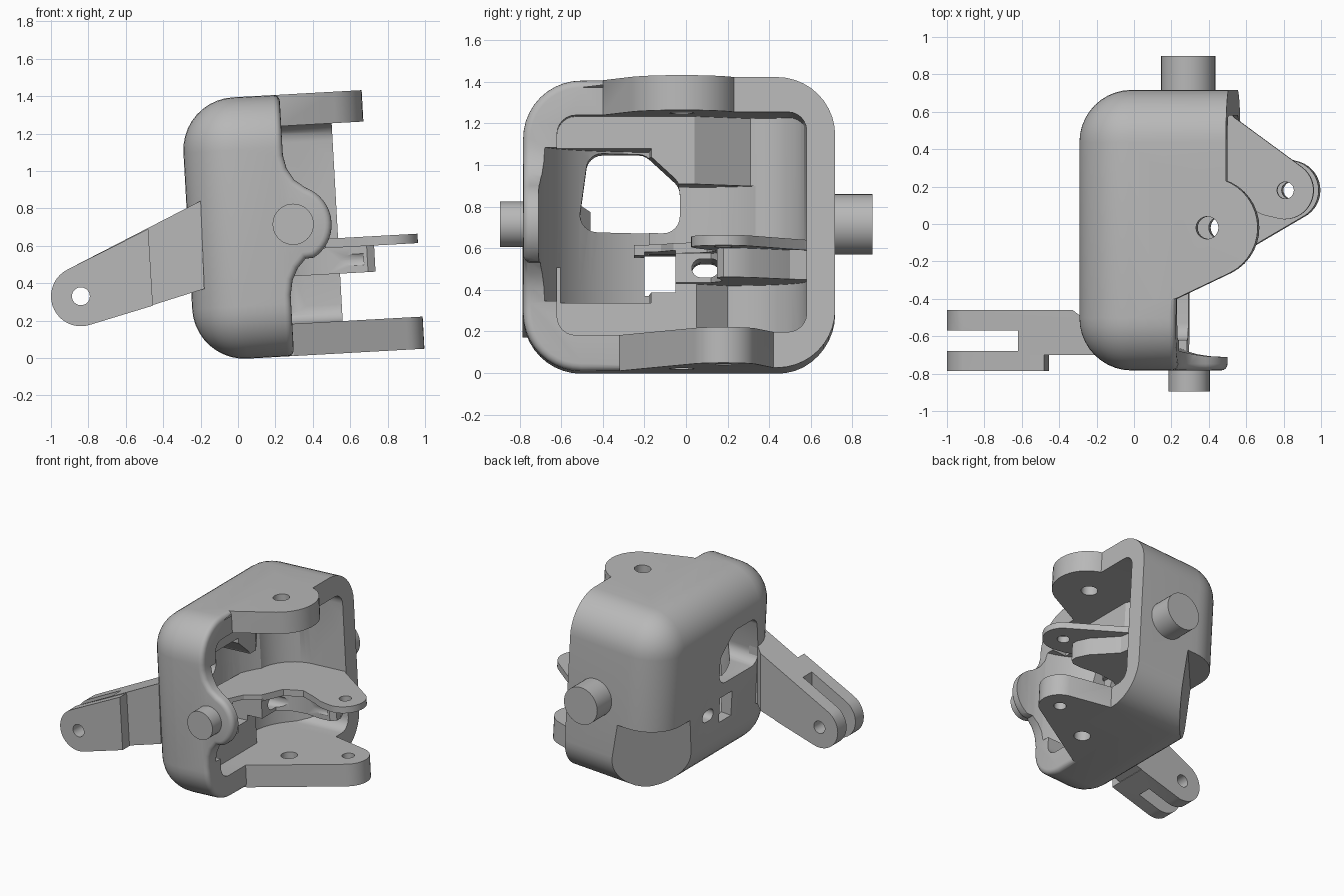
import bpy, bmesh, math
from mathutils import Matrix, Vector
from mathutils.geometry import convex_hull_2d

if "Cube" in bpy.data.objects:
    bpy.data.objects.remove(bpy.data.objects["Cube"])

SHADE = (0.48, 0.48, 0.48, 1)
grey = bpy.data.materials.new("plain_grey")
grey.use_nodes = True
grey.diffuse_color = SHADE
grey.node_tree.nodes["Principled BSDF"].inputs["Base Color"].default_value = SHADE


def to_object(name, bm):
    bmesh.ops.recalc_face_normals(bm, faces=bm.faces)
    mesh = bpy.data.meshes.new(name)
    bm.to_mesh(mesh)
    bm.free()
    mesh.materials.append(grey)
    ob = bpy.data.objects.new(name, mesh)
    bpy.context.collection.objects.link(ob)
    return ob


def arc(cx, cy, r, start=0, end=360, n=40):
    steps = n if end - start == 360 else n + 1
    angles = [math.radians(start + (end - start) * i / n) for i in range(steps)]
    return [(cx + r * math.cos(a), cy + r * math.sin(a)) for a in angles]


def hull(points):
    return [points[i] for i in convex_hull_2d([Vector(p) for p in points])]


def rect(a0, a1, b0, b1):
    return [(a0, b0), (a1, b0), (a1, b1), (a0, b1)]


def rounded(corners, r):
    """Convex outline with a round of radius r about each given centre."""
    return hull([p for a, b in corners for p in arc(a, b, r, n=24)])


def prism(name, points, low, high, axis="z"):
    """Extrude a flat outline along one axis."""
    place = {"z": lambda a, b, c: (a, b, c),
             "y": lambda a, b, c: (a, c, b),
             "x": lambda a, b, c: (c, a, b)}[axis]
    bm = bmesh.new()
    face = bm.faces.new([bm.verts.new(place(a, b, low)) for a, b in points])
    out = bmesh.ops.extrude_face_region(bm, geom=[face])
    moved = [g for g in out["geom"] if isinstance(g, bmesh.types.BMVert)]
    bmesh.ops.translate(bm, verts=moved, vec=place(0, 0, high - low))
    return to_object(name, bm)


def combine(target, tool, operation="DIFFERENCE"):
    mod = target.modifiers.new("shape", "BOOLEAN")
    mod.operation, mod.solver, mod.object = operation, "EXACT", tool
    bpy.context.view_layer.objects.active = target
    bpy.ops.object.modifier_apply(modifier=mod.name)
    bpy.data.objects.remove(tool)


BOTTOM, FLOOR, CEILING, TOP = -0.006, 0.166, 1.225, 1.393

# Rounded outer housing
bm = bmesh.new()
bmesh.ops.create_cube(bm, size=1)
bmesh.ops.scale(bm, verts=bm.verts, vec=(1.43, 1.5, TOP - BOTTOM))
bmesh.ops.translate(bm, verts=bm.verts, vec=(0.485, -0.033, (TOP + BOTTOM) / 2))
bmesh.ops.bevel(bm, geom=bm.edges[:], offset=0.28, segments=10, profile=0.5, affect="EDGES")
housing = to_object("housing", bm)

# Open side and the wavy front wall around its pin
combine(housing, prism("cut_open", rect(0.57, 2, -1, 1), -1, 2))
wave = [(0.30, 1.6), (0.30, 1.07), (0.315, 1.0), (0.353, 0.935), (0.41, 0.89)]
wave += arc(0.33, 0.695, 0.21, -60, 60, 16)[::-1]
wave += [(0.39, 0.51), (0.345, 0.46), (0.315, 0.40), (0.30, 0.32), (0.30, -0.2)]
combine(housing, prism("cut_front", wave + [(1, -0.2), (1, 1.6)], -1, 0.1, "y"))

# Soft outer edge along the wavy rim
bm = bmesh.new()
bm.from_mesh(housing.data)
rim = [e for e in bm.edges
       if min(v.co.y for v in e.verts) < -0.3 and min(v.co.x for v in e.verts) > 0.29
       and e.calc_face_angle(0) > 0.8]
bmesh.ops.bevel(bm, geom=rim, offset=0.035, segments=4, profile=0.5, affect="EDGES")
bm.to_mesh(housing.data)
bm.free()

# Inner cavity: upper and lower rooms with slanted steps and rounded mouth corners
upper = [(1.5, 0.58)] + arc(0.27, 0.31, 0.27, 90, 180, 10)
upper += [(0.18, 0.04), (0.18, -0.62), (1.5, -0.62)]
lower = [(1.5, 0.58)] + arc(0.38, 0.2, 0.38, 90, 180, 10)
lower += [(0.14, 0.05), (0.14, -0.62), (1.5, -0.62)]
for outline, low, high in ((upper, 0.5, CEILING), (lower, FLOOR, 0.5)):
    room = prism("cut_room", outline, low, high)
    corners = [(y, z) for y in (-0.53, 0.49) for z in (FLOOR + 0.09, CEILING - 0.09)]
    combine(room, prism("mouth", rounded(corners, 0.09), -1, 2, "x"), "INTERSECT")
    combine(housing, room)

# Swept round pockets
sweep = arc(0.5, -0.05, 0.66, n=64)
pocket = hull([p for p in sweep if p[1] < -0.12] + [(1.3, -0.71), (1.3, -0.12)])
combine(housing, prism("cut_side_pocket", pocket, 0.33, 1.07))
combine(housing, prism("cut_middle_pocket", arc(0.5, -0.05, 0.63, n=64), 0.45, 0.9))

# Middle shelf: thick root and thin lug
root = [(-0.1, -0.05), (0.27, -0.05), (0.27, 0.12), (0.36, 0.165), (0.5, 0.175), (0.64, 0.15)]
root += [(0.72, 0.15), (0.76, 0.18), (0.76, 0.23), (0.72, 0.32), (0.57, 0.5)]
root += [(0.55, 0.62), (-0.06, 0.6)]
combine(housing, prism("shelf_root", root, 0.42, 0.57), "UNION")
shelf = [(-0.1, -0.25), (0.1, -0.25), (0.17, -0.12), (0.28, -0.06), (0.36, 0.1), (0.5, 0.15),
         (0.62, 0.1), (0.72, 0.05)]
shelf += arc(0.84, 0.18, 0.155, -100, 52, 20) + [(0.57, 0.57), (0.53, 0.62), (-0.06, 0.6)]
combine(housing, prism("shelf", shelf, 0.56, 0.61), "UNION")

# Slanted undercut on the lower back corner, leaning out towards its top
under = prism("cut_under", [(0.26, 0.76), (-0.27, 0.17), (-0.6, 0.17), (-0.6, 1.2), (0.26, 1.2)],
              -0.3, 0.54)
for v in under.data.vertices:
    if v.co.z > 0:
        v.co += Vector((-0.05, 0.05, 0))
combine(housing, under)

# Top and bottom lugs
top_lug = hull(arc(0.47, -0.02, 0.27) + [(0.2, -0.40), (0.30, -0.40), (0.57, 0.22), (0.2, 0.3)])
combine(housing, prism("top_lug", top_lug, CEILING, TOP), "UNION")
low_lug = hull(arc(0.838, 0.18, 0.16) + [(0.2, -0.32), (0.30, -0.32), (0.57, 0.42), (0.2, 0.42)])
combine(housing, prism("bottom_lug", low_lug, BOTTOM, FLOOR), "UNION")

# Windows through the back wall
big = [(-0.43, 0.76), (-0.11, 0.76), (-0.11, 0.87), (-0.23, 0.98), (-0.40, 0.98)]
slot = [(0.073, 0.49), (0.117, 0.49)]
for outline in (rounded(big, 0.08), rect(-0.20, -0.05, 0.38, 0.575), rounded(slot, 0.045)):
    combine(housing, prism("cut_window", outline, -0.6, 0.7, "x"))

# Screw holes
for x, y, r in ((0.47, -0.02, 0.06), (0.845, 0.18, 0.045)):
    combine(housing, prism("cut_hole", arc(x, y, r, n=24), -0.5, 2))

# Lean the whole housing back slightly
housing.data.transform(Matrix.Rotation(math.radians(-3.2), 4, "Y"))

# Side pins
front_pin = prism("front_pin", arc(0.295, 0.715, 0.11), -0.895, -0.76, "y")
back_pin = prism("back_pin", arc(0.29, 0.715, 0.145), 0.68, 0.897, "y")

# Forked arm, thinner where it meets the housing
eye = arc(-0.84, 0.33, 0.16)
arm = prism("arm", hull(eye + [(-0.20, 0.84), (-0.18, 0.37)]), -0.70, -0.46, "y")
fork = prism("fork", hull(eye + [(-0.48, 0.69), (-0.455, 0.28)]), -0.785, -0.46, "y")
combine(arm, fork, "UNION")
combine(arm, prism("cut_slot", rect(-1.2, -0.62, -0.68, -0.57), 0, 1))
combine(arm, prism("cut_root", [(-0.34, -0.45), (-0.27, -0.505), (0, -0.505), (0, -0.45)], 0, 1))
combine(arm, prism("cut_eye", arc(-0.84, 0.33, 0.048, n=24), -1, 0, "y"))

# Smooth curved faces, keep hard edges
bpy.ops.object.select_all(action="DESELECT")
for ob in (housing, front_pin, back_pin, arm):
    ob.select_set(True)
bpy.context.view_layer.objects.active = housing
bpy.ops.object.shade_smooth_by_angle(angle=math.radians(30))
